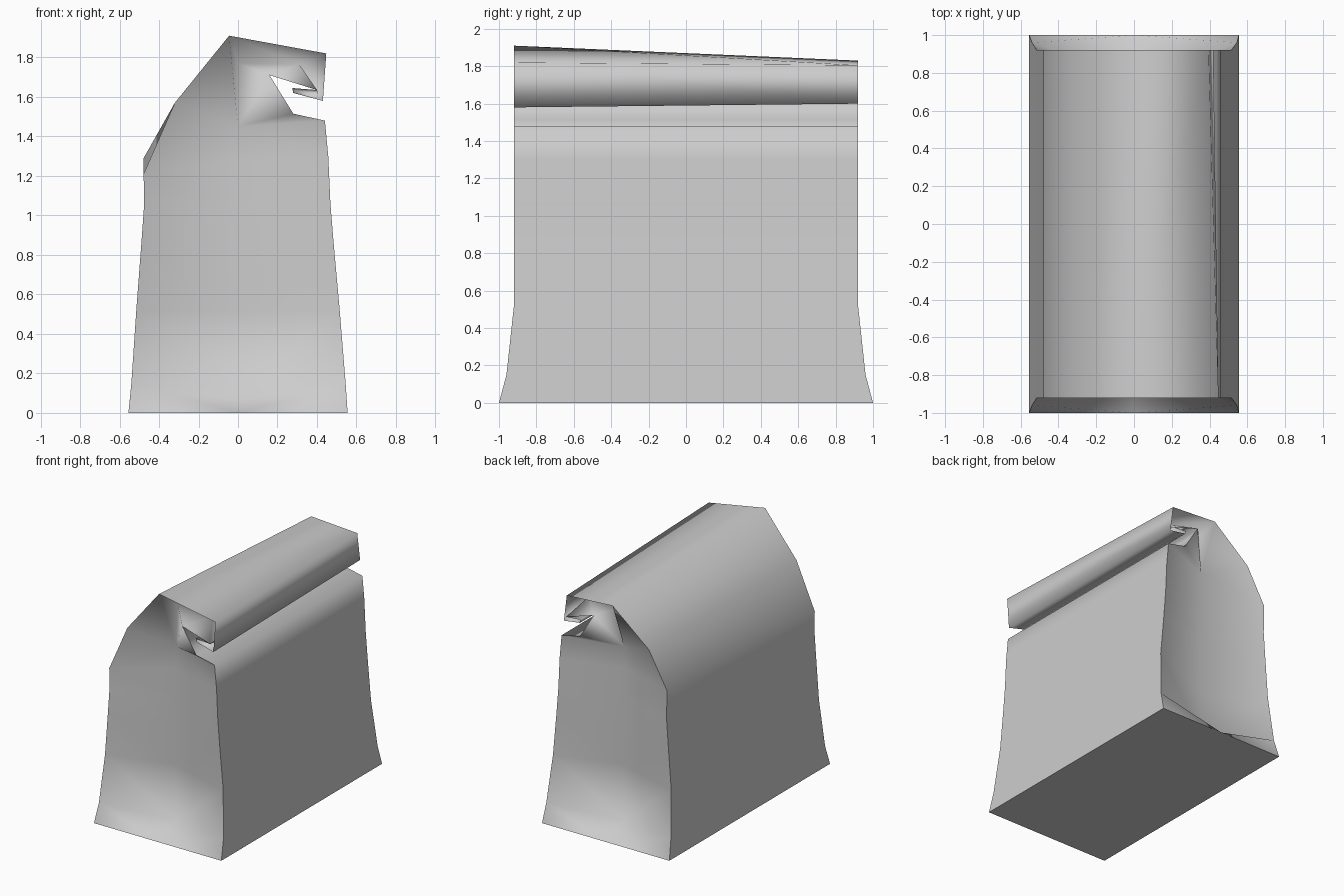
import bpy
import bmesh

cube = bpy.data.objects.get("Cube")
if cube:
    bpy.data.objects.remove(cube, do_unlink=True)

# One plain paper colour
paper = bpy.data.materials.new("grey_paper")
paper.use_nodes = True
colour = (0.61, 0.61, 0.61, 1)
paper.diffuse_color = colour
paper.node_tree.nodes["Principled BSDF"].inputs["Base Color"].default_value = colour

END = .92     # distance of the upper ends from the middle
CREASE = .77  # distance of the gusset crease from the middle

# Body levels: height, left x, right x, end y, crease y, crease height
LEVELS = [
    (0, -.555, .555, 1, 1, 0),
    (.15, -.54, .545, .96, CREASE, .08),
    (.52, -.515, .515, END, CREASE, .52),
    (.85, -.49, .485, END, CREASE, .85),
    (1.06, -.475, .468, END, CREASE, 1.06),
    (1.3, -.478, .457, END, CREASE, 1.28),
]

# Rolled top at the front end, in outline order: x, z
FOLD_FRONT = {
    "slope": (-.32, 1.57),
    "peak": (-.045, 1.91),
    "outer": (.447, 1.82),
    "tip": (.43, 1.58),
    "hook_low": (.28, 1.62),
    "hook_high": (.275, 1.645),
    "inner": (.4, 1.635),
    "notch": (.16, 1.71),
    "neck": (.28, 1.515),
    "lip": (.44, 1.48),
}
# The roll leans lower toward the back end
FOLD_BACK = dict(FOLD_FRONT, peak=(-.005, 1.83), outer=(.395, 1.805), tip=(.42, 1.6))

# The gusset crease follows the roll between its two sheets
CREASE_PATH = {
    "crown": (0, 1.45),
    "bend": (0, 1.77),
    "crease_outer": (.31, 1.765),
    "crease_tip": (.405, 1.615),
    "crease_hook": (.285, 1.633),
}

# Panels from the crease to the outer sheet, then to the inner sheet
PANELS = [
    ("slope", "crown", "peak"),
    ("peak", "crown", "bend"),
    ("peak", "bend", "crease_outer"),
    ("peak", "crease_outer", "outer"),
    ("outer", "crease_outer", "crease_tip"),
    ("outer", "crease_tip", "tip"),
    ("tip", "crease_tip", "crease_hook"),
    ("tip", "crease_hook", "hook_low"),
    ("lip", "neck", "crown"),
    ("neck", "notch", "crown"),
    ("notch", "bend", "crown"),
    ("notch", "crease_outer", "bend"),
    ("notch", "inner", "crease_outer"),
    ("inner", "crease_tip", "crease_outer"),
    ("inner", "hook_high", "crease_hook"),
    ("inner", "crease_hook", "crease_tip"),
    ("hook_low", "crease_hook", "hook_high"),
]


def build_end(bm, sign, fold, shoulder_z):
    """Make one pleated end and return its outline and its bottom row."""
    left, mid, right = [], [], []
    for z, xl, xr, y, crease_y, crease_z in LEVELS:
        top = z == LEVELS[-1][0]
        left.append(bm.verts.new((xl, sign * y, shoulder_z if top else z)))
        mid.append(bm.verts.new((0, sign * crease_y, crease_z)))
        right.append(bm.verts.new((xr, sign * y, z)))
    rim = {name: bm.verts.new((x, sign * END, z)) for name, (x, z) in fold.items()}
    v = dict(rim)
    for name, (x, z) in CREASE_PATH.items():
        y = CREASE if name == "crown" else CREASE - .02
        v[name] = bm.verts.new((x, sign * y, z))

    # Body gusset, folded in along the centre crease
    for side in (left, right):
        for i in range(len(LEVELS) - 1):
            bm.faces.new((side[i], mid[i], side[i + 1]))
            bm.faces.new((mid[i], mid[i + 1], side[i + 1]))

    # Shoulder joints and the gusset inside the roll
    bm.faces.new((left[-1], mid[-1], v["crown"]))
    bm.faces.new((left[-1], v["crown"], v["slope"]))
    bm.faces.new((right[-1], v["crown"], mid[-1]))
    bm.faces.new((right[-1], v["lip"], v["crown"]))
    for panel in PANELS:
        bm.faces.new([v[name] for name in panel])

    outline = left + list(rim.values()) + right[::-1]
    return outline, (left[0], mid[0], right[0])


bm = bmesh.new()
front, front_base = build_end(bm, -1, FOLD_FRONT, 1.21)
back, back_base = build_end(bm, 1, FOLD_BACK, 1.29)

# Long paper wall running over the roll, then the base
for i in range(len(front) - 1):
    bm.faces.new((front[i], front[i + 1], back[i + 1], back[i]))
base = bm.faces.new(front_base + back_base[::-1])

# Smooth paper with crisp edges round the ends and base
bmesh.ops.recalc_face_normals(bm, faces=bm.faces[:])
for face in bm.faces:
    face.smooth = True
for ring in (front, back):
    for a, b in zip(ring, ring[1:]):
        bm.edges.get((a, b)).smooth = False
for edge in base.edges:
    edge.smooth = False

mesh = bpy.data.meshes.new("paper_bag")
bm.to_mesh(mesh)
bm.free()
mesh.materials.append(paper)
bag = bpy.data.objects.new("paper_bag", mesh)
bpy.context.collection.objects.link(bag)
